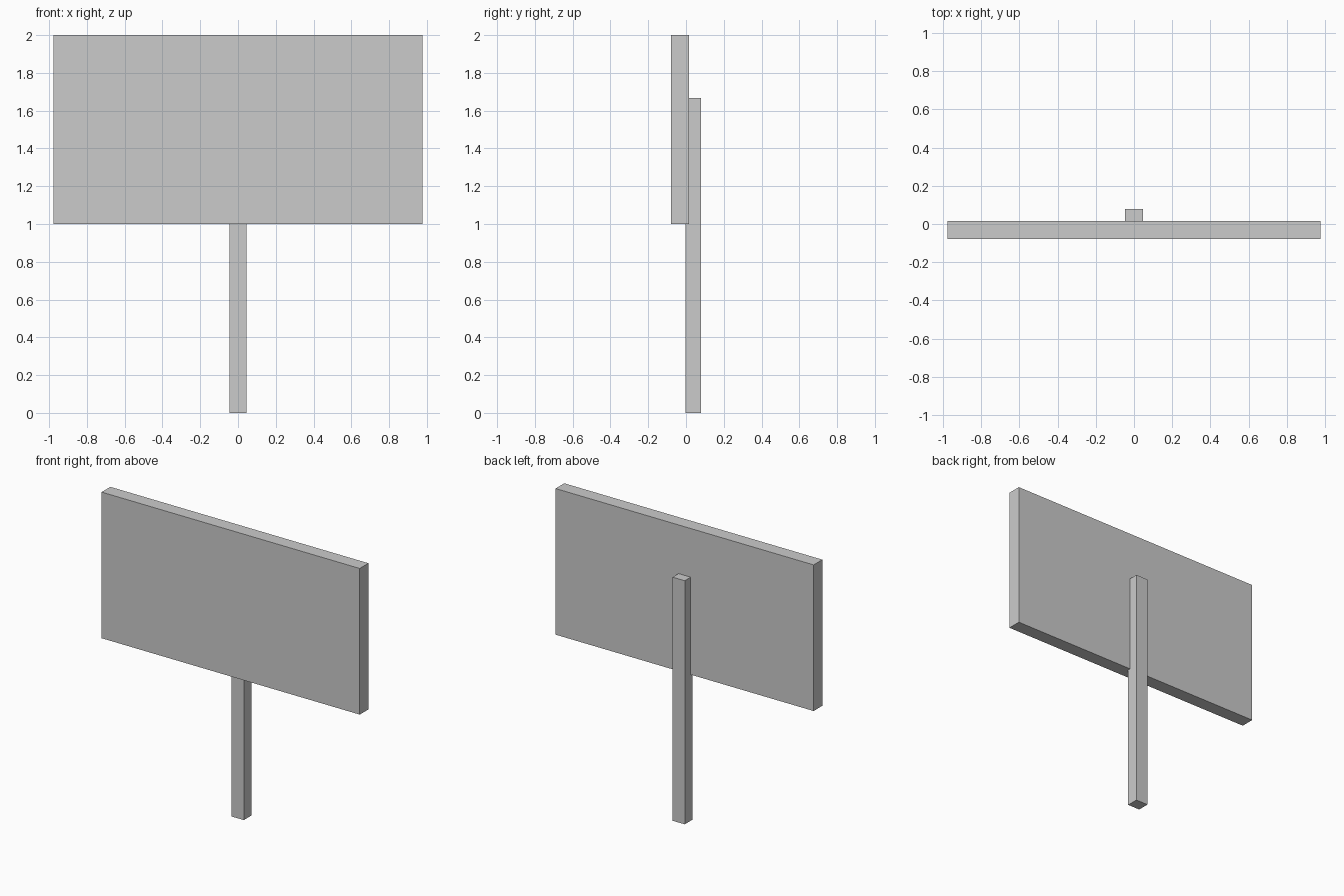
import bpy

if "Cube" in bpy.data.objects:
    bpy.data.objects.remove(bpy.data.objects["Cube"])


def box(name, lo, hi):
    """Add an axis-aligned box spanning two opposite corners."""
    centre = [(a + b) / 2 for a, b in zip(lo, hi)]
    bpy.ops.mesh.primitive_cube_add(size=1, location=centre)
    obj = bpy.context.object
    obj.name = name
    obj.scale = [b - a for a, b in zip(lo, hi)]
    bpy.ops.object.transform_apply(location=False, rotation=False, scale=True)
    return obj


# Wide sign board at the front
box("sign_board", (-0.977, -0.079, 1.0), (0.977, 0.015, 2.0))

# Post, set slightly into the back of the board
box("post", (-0.046, -0.003, 0.0), (0.046, 0.079, 1.667))
